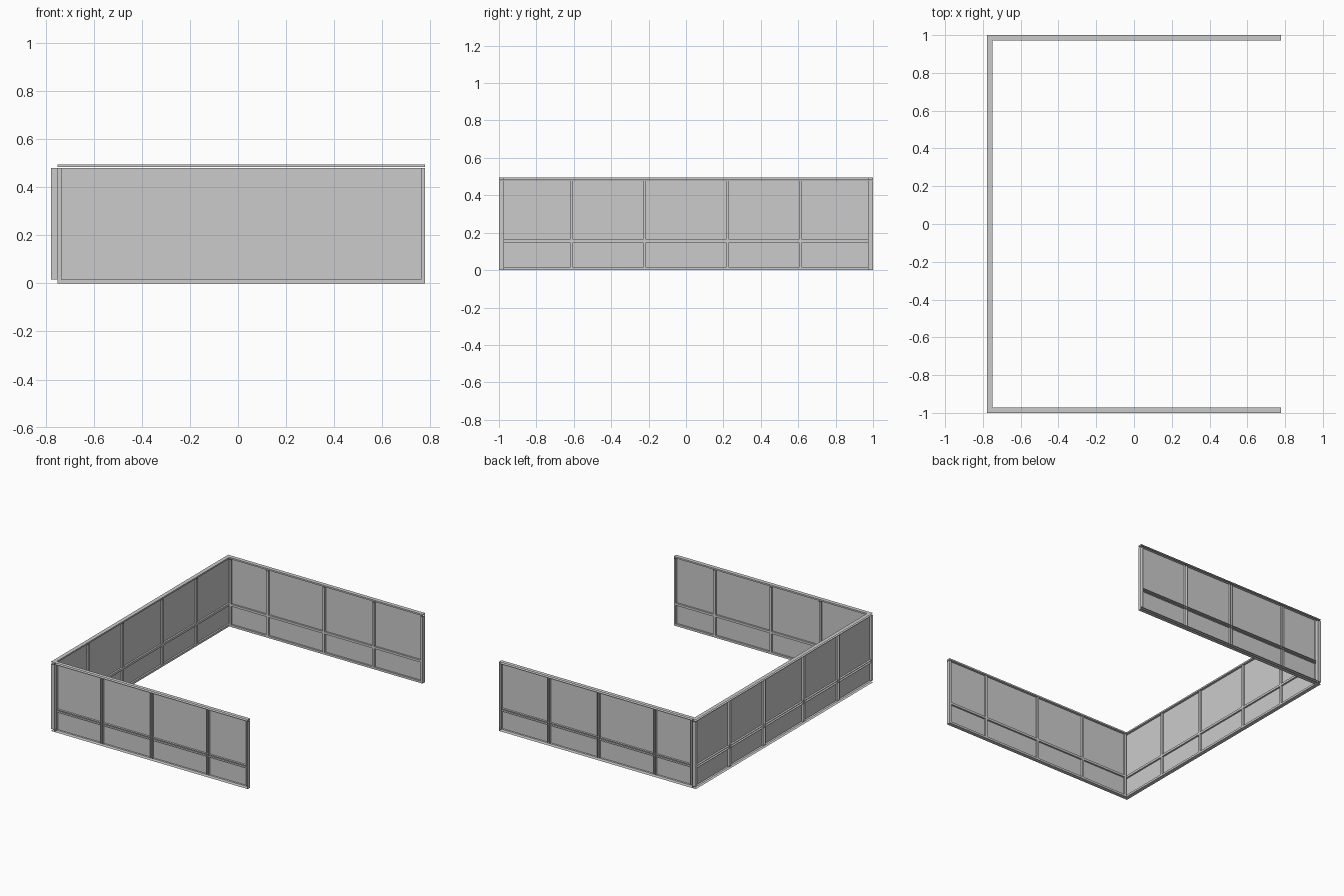
import bpy
from mathutils import Vector

if "Cube" in bpy.data.objects:
    bpy.data.objects.remove(bpy.data.objects["Cube"])

H = 0.494      # wall height
T = 0.028      # wall depth
RAIL = 0.015   # outer frame width
BAR = 0.017    # mullion width
PANE = 0.012   # pane offset from the inner face


def make(name, verts, faces):
    mesh = bpy.data.meshes.new(name)
    mesh.from_pydata(verts, [], faces)
    mesh.update()
    obj = bpy.data.objects.new(name, mesh)
    bpy.context.collection.objects.link(obj)
    return obj


FACES = {"u0": (0, 4, 6, 2), "u1": (1, 3, 7, 5), "in": (0, 1, 5, 4),
         "out": (2, 6, 7, 3), "z0": (0, 2, 3, 1), "z1": (4, 5, 7, 6)}


def wall(name, origin, along, outward, length, mullions, near_end, far_end):
    """Framed wall: u runs along it, w outward; channels are open to the outside."""
    o, a, n = Vector(origin), Vector(along), Vector(outward)

    def pt(u, w, z):
        return o + a * u + n * w + Vector((0, 0, z))

    def channel(part, u0, u1, z0, z1, skip):
        verts = [pt(u, w, z) for z in (z0, z1) for w in (0, T) for u in (u0, u1)]
        make(name + "_" + part, verts, [f for k, f in FACES.items() if k not in skip])

    # top and bottom rails
    ends = ["out"] + ([] if near_end else ["u0"]) + ([] if far_end else ["u1"])
    channel("bottom_rail", 0, length, 0, RAIL, ends)
    channel("top_rail", 0, length, H - RAIL + 0.004, H, ends)
    # end posts
    channel("near_post", 0, RAIL, RAIL, H - RAIL, ["out", "z0", "z1"])
    channel("far_post", length - RAIL, length, RAIL, H - RAIL, ["out", "z0", "z1"])
    # mullions and middle rail
    for i, u in enumerate(mullions):
        channel("mullion_%d" % i, u - BAR / 2, u + BAR / 2, RAIL, H - RAIL,
                ["out", "z0", "z1"])
    channel("middle_rail", RAIL, length - RAIL, 0.147, 0.163, ["out", "u0", "u1"])
    # glazing sheet
    e = RAIL
    make(name + "_pane", [pt(e, PANE, e), pt(length - e, PANE, e),
                          pt(length - e, PANE, H - e), pt(e, PANE, H - e)], [(0, 1, 2, 3)])


XB, XF = -0.75, 0.777
L = XF - XB
# back wall, open rail ends
wall("back_wall", (XB, -1, 0), (0, 1, 0), (-1, 0, 0), 2.0,
     [1 + y for y in (-0.613, -0.222, 0.222, 0.613)], False, False)
# two side walls, the panel layout turned end for end
wall("front_wall", (XB, -1 + T, 0), (1, 0, 0), (0, -1, 0), L,
     [x - XB for x in (-0.377, 0.013, 0.458)], True, True)
wall("rear_wall", (XB, 1 - T, 0), (1, 0, 0), (0, 1, 0), L,
     [x - XB for x in (-0.45, -0.004, 0.387)], True, True)
